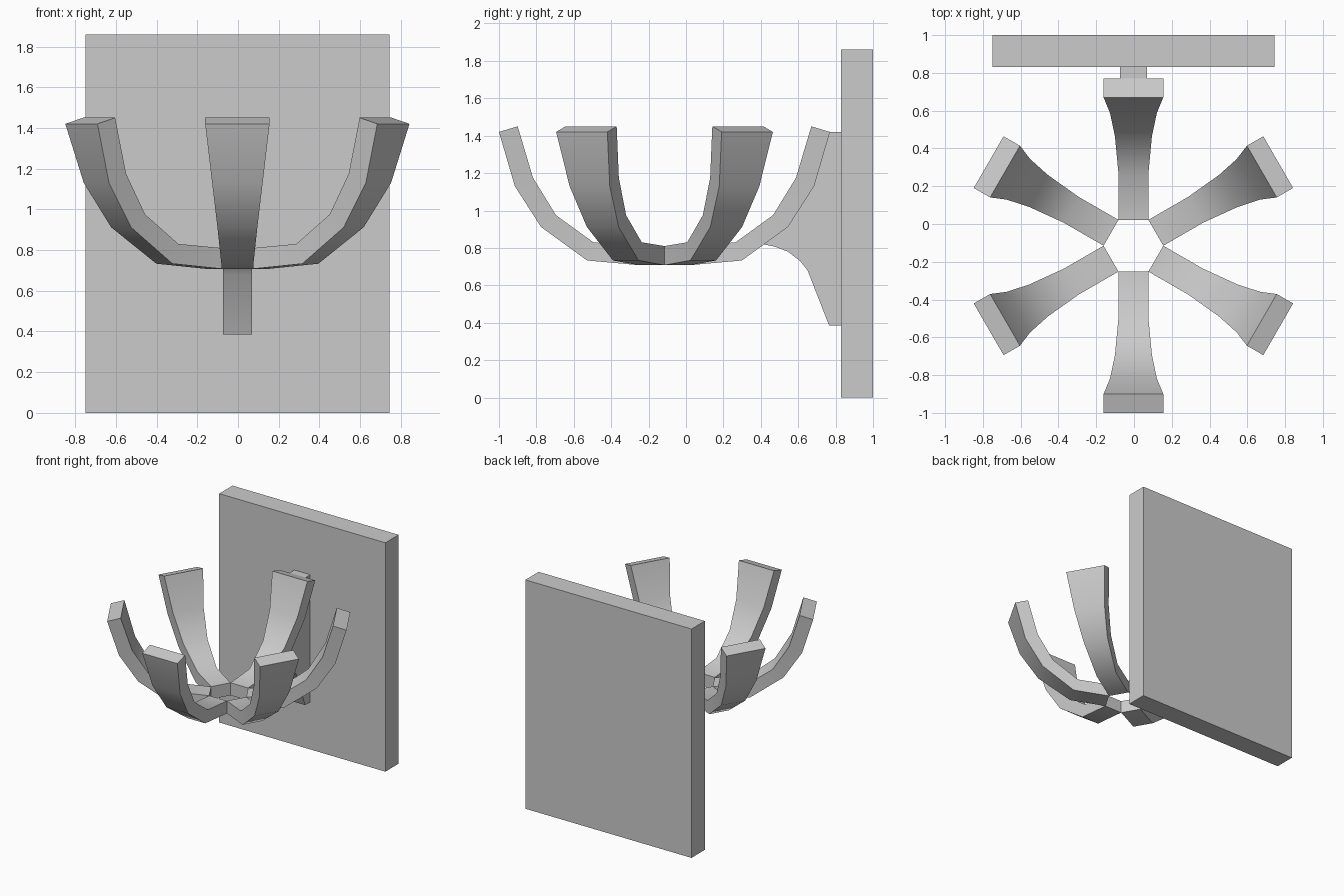
import bpy, bmesh, math
from mathutils import Matrix

if "Cube" in bpy.data.objects:
    bpy.data.objects.remove(bpy.data.objects["Cube"])

CX, CY = -0.003, -0.115   # centre of the petal ring


def make_object(name, bm, smooth_angle=None):
    bmesh.ops.recalc_face_normals(bm, faces=bm.faces)
    mesh = bpy.data.meshes.new(name)
    bm.to_mesh(mesh)
    bm.free()
    ob = bpy.data.objects.new(name, mesh)
    bpy.context.collection.objects.link(ob)
    if smooth_angle:
        bpy.ops.object.select_all(action='DESELECT')
        ob.select_set(True)
        bpy.context.view_layer.objects.active = ob
        bpy.ops.object.shade_smooth_by_angle(angle=math.radians(smooth_angle))
    return ob


# Backboard
bm = bmesh.new()
bmesh.ops.create_cube(bm, size=1)
bmesh.ops.scale(bm, vec=(1.494, 0.17, 1.86), verts=bm.verts)
bmesh.ops.translate(bm, vec=(CX, 0.915, 0.93), verts=bm.verts)
make_object("backboard", bm)

# Petal stations: half width, outer (radius, z), inner (radius, z)
STATIONS = [
    (0.079, (0.137, 0.708), (0.137, 0.81)),
    (0.079, (0.414, 0.733), (0.380, 0.83)),
    (0.098, (0.660, 0.912), (0.580, 0.975)),
    (0.124, (0.800, 1.130), (0.703, 1.175)),
    (0.158, (0.885, 1.420), (0.785, 1.45)),
]


def petal(name, angle):
    bm = bmesh.new()
    rings = []
    for w, (ro, zo), (ri, zi) in STATIONS:
        rings.append([bm.verts.new(p) for p in
                      ((ro, -w, zo), (ro, w, zo), (ri, w, zi), (ri, -w, zi))])
    for a, b in zip(rings, rings[1:]):
        for i in range(4):
            j = (i + 1) % 4
            bm.faces.new((a[i], a[j], b[j], b[i]))
    bm.faces.new(rings[0])
    bm.faces.new(rings[-1])
    bmesh.ops.transform(bm, verts=bm.verts, matrix=Matrix.Translation((CX, CY, 0))
                        @ Matrix.Rotation(angle, 4, 'Z'))
    make_object(name, bm, 45)


# Ring of six petals
for k in range(6):
    petal(f"petal_{k + 1}", math.radians(30 + 60 * k))

# Wall bracket: side profile (y, z) following the back petal's outer face
PROFILE = [(0.41, 0.82), (0.475, 0.807), (0.545, 0.78), (0.61, 0.73), (0.65, 0.68),
           (0.765, 0.385), (0.83, 0.385), (0.83, 1.42), (0.77, 1.42),
           (0.685, 1.13), (0.545, 0.912)]
bm = bmesh.new()
face = bm.faces.new([bm.verts.new((CX - 0.071, y, z)) for y, z in PROFILE])
ext = bmesh.ops.extrude_face_region(bm, geom=[face])
bmesh.ops.translate(bm, vec=(0.142, 0, 0),
                    verts=[g for g in ext["geom"] if isinstance(g, bmesh.types.BMVert)])
make_object("wall_bracket", bm, 35)
